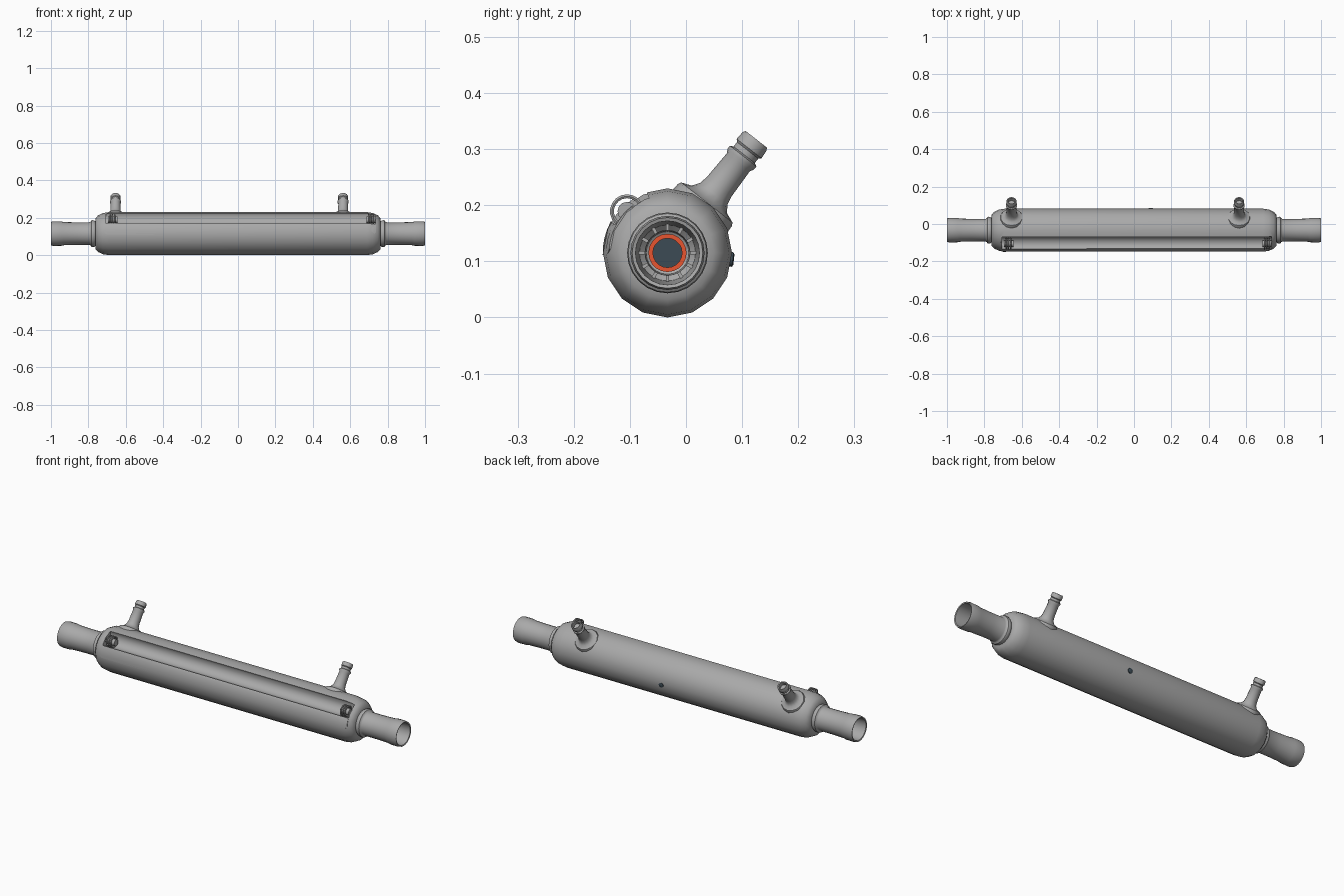
import bpy, bmesh, math
from mathutils import Vector, Matrix

if "Cube" in bpy.data.objects:
    bpy.data.objects.remove(bpy.data.objects["Cube"])

CY, CZ = -0.033, 0.115          # axis of the main body


def material(name, rgb):
    m = bpy.data.materials.new(name)
    m.diffuse_color = (*rgb, 1)
    m.use_nodes = True
    m.node_tree.nodes["Principled BSDF"].inputs["Base Color"].default_value = m.diffuse_color
    return m


grey = material("grey_plastic", (0.40, 0.40, 0.40))
slate = material("dark_slate", (0.045, 0.07, 0.09))
orange = material("orange_glow", (0.80, 0.09, 0.03))


def finish(bm, name, mat, angle=40):
    bmesh.ops.recalc_face_normals(bm, faces=bm.faces)
    me = bpy.data.meshes.new(name)
    bm.to_mesh(me)
    bm.free()
    ob = bpy.data.objects.new(name, me)
    bpy.context.collection.objects.link(ob)
    me.materials.append(mat)
    shade(ob, angle)
    return ob


def shade(ob, angle=40):
    bpy.ops.object.select_all(action='DESELECT')
    ob.select_set(True)
    bpy.context.view_layer.objects.active = ob
    bpy.ops.object.shade_smooth_by_angle(angle=math.radians(angle))


def lathe(name, profile, sides, origin, axis, mat, closed=False):
    """Revolve (distance, radius) points about an axis through origin."""
    rot = Vector(axis).to_track_quat('Z', 'X').to_matrix()
    bm = bmesh.new()
    rings = []
    for d, r in profile:
        rings.append([bm.verts.new(Vector(origin) + rot @ Vector(
            (r * math.cos(2 * math.pi * i / sides),
             r * math.sin(2 * math.pi * i / sides), d))) for i in range(sides)])
    pairs = list(zip(rings, rings[1:]))
    if closed:
        pairs.append((rings[-1], rings[0]))
    else:
        bm.faces.new(rings[0])
        bm.faces.new(rings[-1])
    for a, b in pairs:
        for i in range(sides):
            j = (i + 1) % sides
            bm.faces.new((a[i], a[j], b[j], b[i]))
    return finish(bm, name, mat)


def cut(ob, cutter):
    mod = ob.modifiers.new("cut", 'BOOLEAN')
    mod.operation, mod.solver, mod.object = 'DIFFERENCE', 'EXACT', cutter
    bpy.context.view_layer.objects.active = ob
    bpy.ops.object.modifier_apply(modifier="cut")
    shade(ob)


# main body with rounded ends
half = [(0.69, 0.115), (0.722, 0.110), (0.748, 0.098), (0.761, 0.083), (0.764, 0.06)]
body = lathe("main_body", [(-x, r) for x, r in reversed(half)] + half,
             16, (0, CY, CZ), (1, 0, 0), grey)

# thin front plate, following the body curve, with rounded corners
bm = bmesh.new()
plate_cols = [(-0.715, 0.012), (-0.71, 0.004), (-0.70, 0), (0.72, 0), (0.732, 0.004), (0.738, 0.012)]
outer, inner = [], []
for x, inset in plate_cols:
    lo, hi = math.radians(182) - inset / 0.115, math.radians(122) + inset / 0.115
    k = 0.0
    for grid, rad in ((outer, 0.1155), (inner, 0.104)):
        edge = rad - max(0, (abs(x) - 0.70)) * 0.3
        grid.append([bm.verts.new((x, CY + edge * math.cos(lo + (hi - lo) * i / 8),
                                   CZ + edge * math.sin(lo + (hi - lo) * i / 8)))
                     for i in range(9)])
for a in range(len(plate_cols) - 1):
    for i in range(8):
        for g in (outer, inner):
            bm.faces.new((g[a][i], g[a + 1][i], g[a + 1][i + 1], g[a][i + 1]))
    for i in (0, 8):
        bm.faces.new((outer[a][i], outer[a + 1][i], inner[a + 1][i], inner[a][i]))
for a in (0, -1):
    for i in range(8):
        bm.faces.new((outer[a][i], outer[a][i + 1], inner[a][i + 1], inner[a][i]))
plate = finish(bm, "front_plate", grey)

# long concave groove along the upper front
groove = lathe("groove_cutter", [(-0.705, 0.042), (0.735, 0.042)], 24,
               (0, -0.107, 0.203), (1, 0, 0), grey)
cut(body, groove)
cut(plate, groove)
bpy.data.objects.remove(groove)

# end pipes: collar, flared outer wall, open mouth and stepped inside
pipe = [(0.755, 0.062), (0.768, 0.070), (0.776, 0.072), (0.784, 0.070), (0.788, 0.063),
        (0.795, 0.060), (0.86, 0.060), (0.93, 0.062), (0.945, 0.065), (0.985, 0.066),
        (1.0, 0.063), (0.998, 0.057), (0.93, 0.055), (0.86, 0.052), (0.83, 0.050),
        (0.82, 0.040), (0.79, 0.038), (0.785, 0.030), (0.755, 0.030)]
for side, s in (("left", -1), ("right", 1)):
    o, ax = (0, CY, CZ), (s, 0, 0)
    lathe(side + "_end_pipe", pipe, 24, o, ax, grey, closed=True)
    lathe(side + "_inner_glow_ring", [(0.76, 0.034), (0.792, 0.034), (0.792, 0.026), (0.76, 0.026)],
          20, o, ax, orange, closed=True)
    lathe(side + "_core_disc", [(0.76, 0.028), (0.788, 0.028)], 20, o, ax, slate)
    # small ribs inside the mouth
    bm = bmesh.new()
    for i in range(12):
        a = 2 * math.pi * i / 12
        m = (Matrix.Translation((s * 0.835, CY, CZ)) @ Matrix.Rotation(a, 4, 'X')
             @ Matrix.Translation((0, 0, 0.046)) @ Matrix.Diagonal((0.03, 0.006, 0.012, 1)))
        bmesh.ops.create_cube(bm, size=1, matrix=m)
    finish(bm, side + "_mouth_ribs", grey)

# slanted hose ports on the upper back
port = [(0.09, 0.062), (0.108, 0.061), (0.114, 0.058), (0.121, 0.040), (0.134, 0.031),
        (0.15, 0.028), (0.205, 0.026), (0.212, 0.030), (0.219, 0.030), (0.222, 0.024),
        (0.232, 0.024), (0.236, 0.028), (0.252, 0.027), (0.257, 0.024), (0.256, 0.019),
        (0.235, 0.017)]
for side, x in (("left", -0.655), ("right", 0.562)):
    lathe(side + "_hose_port", port, 14, (x, CY, CZ), (0, 0.616, 0.788), grey)

# spring coils at both ends of the groove
tube = [(0.004 * math.cos(math.pi * i / 3), 0.027 + 0.004 * math.sin(math.pi * i / 3))
        for i in range(6)]
for side, x0 in (("left", -0.683), ("right", 0.698)):
    for n in range(3):
        lathe(f"{side}_coil_ring_{n + 1}", tube, 18, (x0 + n * 0.012, -0.105, 0.189),
              (1, 0, 0), grey, closed=True)
    lathe(side + "_coil_core", [(-0.02, 0.017), (0.03, 0.017)], 12,
          (x0 + 0.008, -0.105, 0.189), (1, 0, 0), grey)

# small dark plug on the back
lathe("back_plug", [(0.10, 0.013), (0.117, 0.013), (0.119, 0.009)], 10,
      (0.09, CY, CZ), (0, 0.98, -0.1), slate)
